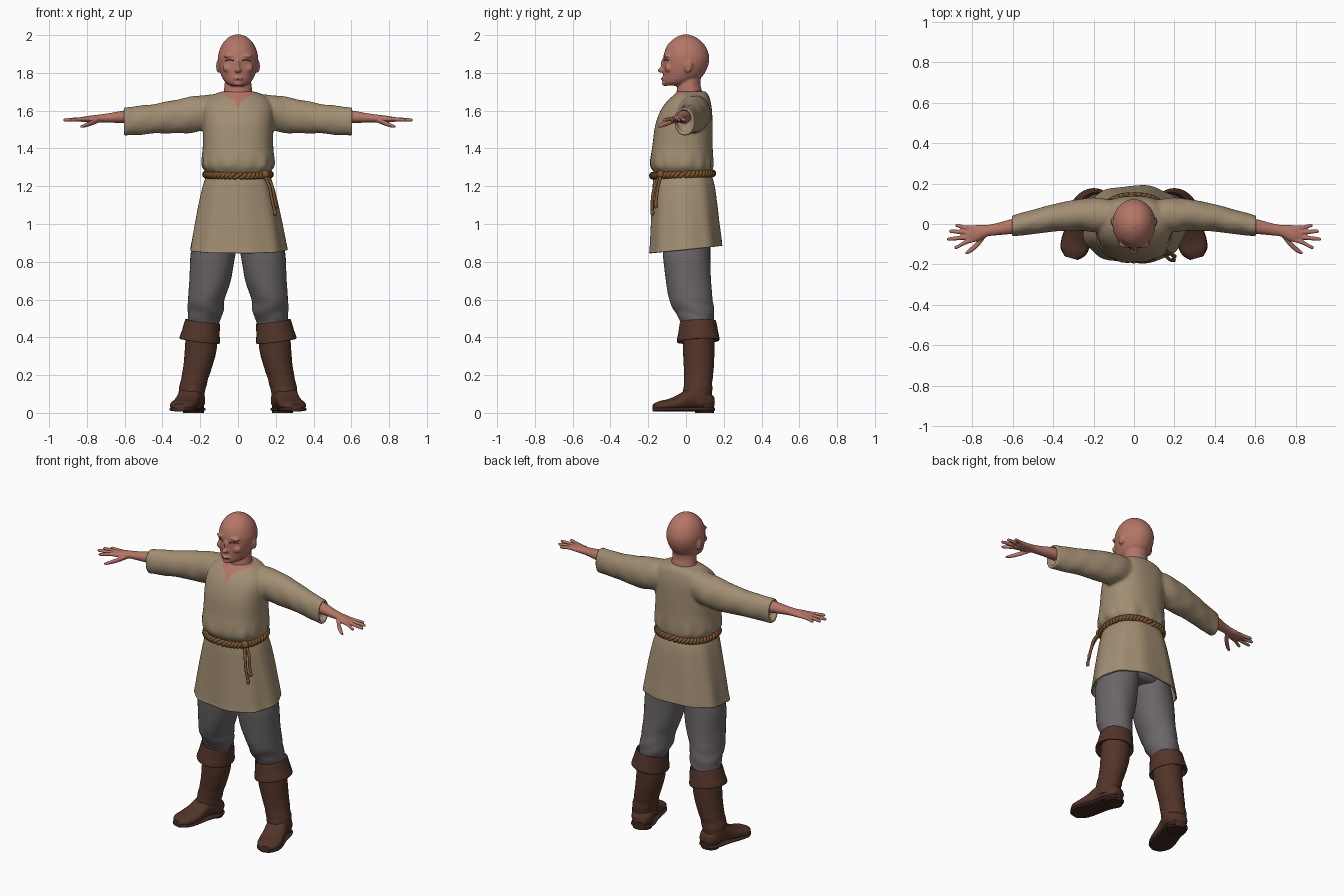
import bpy, bmesh, math
from math import sin, cos, pi
from mathutils import Matrix, Vector
from mathutils.bvhtree import BVHTree

if "Cube" in bpy.data.objects:
    bpy.data.objects.remove(bpy.data.objects["Cube"])


def material(name, rgb):
    m = bpy.data.materials.new(name)
    m.use_nodes = True
    m.diffuse_color = (*rgb, 1)
    node = m.node_tree.nodes["Principled BSDF"]
    node.inputs["Base Color"].default_value = (*rgb, 1)
    node.inputs["Roughness"].default_value = 0.8
    return m


SKIN = material("skin", (.46, .18, .135))
LINEN = material("tan linen", (.36, .27, .17))
WOOL = material("grey wool", (.145, .13, .135))
LEATHER = material("brown leather", (.085, .034, .022))
SOLE = material("dark sole", (.05, .022, .016))
ROPE = material("rope", (.2, .09, .028))
LASH = material("dark lash", (.05, .02, .016))
LIP = material("lip line", (.24, .08, .06))


def spline(rows, steps):
    """Catmull-Rom interpolation between rows of numbers."""
    out = []
    for i in range(len(rows) - 1):
        a, b, c, d = (rows[max(0, min(len(rows) - 1, i + k))] for k in (-1, 0, 1, 2))
        for s in range(steps):
            t = s / steps
            out.append([q + .5 * t * (r - p + t * (2 * p - 5 * q + 4 * r - w + t * (3 * (q - r) + w - p)))
                        for p, q, r, w in zip(a, b, c, d)])
    return out + [list(rows[-1])]


def rounded(a, power):
    """Point on a unit superellipse."""
    c, s = cos(a), sin(a)
    return (math.copysign(abs(c) ** (2 / power), c), math.copysign(abs(s) ** (2 / power), s))


def loft(bm, rows, axis="z", n=40, power=2, steps=4, fold=None, caps=True):
    """Skin rings (place, centre, centre, radius, radius) along an axis."""
    rings, verts = [], []
    for t, c1, c2, r1, r2 in spline(rows, steps):
        ring = []
        for i in range(n):
            a = 2 * pi * i / n
            u, v = rounded(a, power)
            k = fold(a, t) if fold else 1
            p, q = c1 + r1 * u * k, c2 + r2 * v * k
            co = {"z": (p, q, t), "x": (t, p, q), "y": (p, t, q)}[axis]
            ring.append(bm.verts.new(co))
        rings.append(ring)
        verts += ring
    for a, b in zip(rings, rings[1:]):
        for i in range(n):
            bm.faces.new((a[i], a[(i + 1) % n], b[(i + 1) % n], b[i]))
    if caps:
        bm.faces.new(rings[0])
        bm.faces.new(rings[-1])
    return verts


def upright(rows):
    """Rows given as (z, x centre, x radius, y front, y back)."""
    return [(z, x, (f + b) / 2, r, (b - f) / 2) for z, x, r, f, b in rows]


def ball(bm, at, size):
    bmesh.ops.create_icosphere(bm, subdivisions=3, radius=1,
                               matrix=Matrix.Translation(at) @ Matrix.Diagonal((*size, 1)))


def finish(name, bm, mat, voxel=0, smooth=0, mirror=False, angle=50):
    """Make the object; a voxel size melts overlapping pieces into one skin."""
    bmesh.ops.recalc_face_normals(bm, faces=bm.faces)
    me = bpy.data.meshes.new(name)
    bm.to_mesh(me)
    bm.free()
    ob = bpy.data.objects.new(name, me)
    bpy.context.collection.objects.link(ob)
    if voxel:
        mod = ob.modifiers.new("melt", "REMESH")
        mod.mode, mod.voxel_size = "VOXEL", voxel
        mod = ob.modifiers.new("soften", "SMOOTH")
        mod.factor, mod.iterations = .5, smooth
        ob_eval = ob.evaluated_get(bpy.context.evaluated_depsgraph_get())
        me = bpy.data.meshes.new_from_object(ob_eval)
        ob.modifiers.clear()
        ob.data = me
    me.materials.clear()
    me.materials.append(mat)
    me.shade_smooth()
    if not voxel:
        me.set_sharp_from_angle(angle=math.radians(angle))
    if mirror:
        ob.modifiers.new("mirror", "MIRROR")
    return ob


def tube(name, paths, radius, mat, closed=False):
    cu = bpy.data.curves.new(name, "CURVE")
    cu.dimensions, cu.bevel_depth, cu.bevel_resolution = "3D", radius, 2
    cu.use_fill_caps = True
    for path in paths:
        sp = cu.splines.new("POLY")
        sp.points.add(len(path) - 1)
        for pt, co in zip(sp.points, path):
            pt.co = (*co, 1)
        sp.use_cyclic_u = closed
    cu.materials.append(mat)
    ob = bpy.data.objects.new(name, cu)
    bpy.context.collection.objects.link(ob)


# Head: skull, neck and features melted together
bm = bmesh.new()
loft(bm, upright([(2.004, 0, .012, -.015, .01), (1.987, 0, .052, -.055, .055), (1.95, 0, .085, -.097, .097),
                  (1.9, 0, .104, -.117, .12), (1.86, 0, .106, -.12, .122), (1.82, 0, .099, -.12, .11),
                  (1.78, 0, .086, -.12, .085), (1.75, 0, .066, -.12, .04), (1.732, 0, .036, -.11, -.02)]))
loft(bm, upright([(1.83, 0, .06, -.03, .09), (1.75, 0, .07, -.042, .076), (1.7, 0, .076, -.05, .085),
                  (1.64, 0, .085, -.05, .09)]))
ball(bm, (0, -.128, 1.814), (.017, .023, .014))
ball(bm, (0, -.116, 1.845), (.011, .018, .035))
ball(bm, (0, -.12, 1.769), (.026, .013, .01))
ball(bm, (0, -.112, 1.744), (.024, .016, .014))
for s in (-1, 1):
    ball(bm, (.104 * s, .012, 1.835), (.012, .022, .036))
    ball(bm, (.042 * s, -.098, 1.89), (.036, .021, .011))
    ball(bm, (.05 * s, -.09, 1.825), (.032, .022, .024))
head = finish("head", bm, SKIN, .006, 3)

# Eyelid and mouth lines laid on the face
bm = bmesh.new()
bm.from_mesh(head.data)
tree = BVHTree.FromBMesh(bm)


def on_face(x, z):
    hit = tree.ray_cast(Vector((x, -1, z)), Vector((0, 1, 0)))[0]
    return hit or Vector((x, -.1, z))


arc = [i / 8 - 1 for i in range(17)]
tube("eyelids", [[on_face(s * .044 + .024 * k, 1.864 + .004 * (1 - k * k)) for k in arc] for s in (-1, 1)],
     .0025, LASH)
tube("mouth_line", [[on_face(.024 * k, 1.768 + .002 * k * k) for k in arc]], .0018, LIP)
bm.free()

# Forearms, hands and fingers
bm = bmesh.new()
loft(bm, [(.54, -.01, 1.565, .036, .036), (.6, -.012, 1.567, .037, .034), (.68, -.026, 1.562, .03, .025),
          (.73, -.034, 1.559, .029, .021), (.78, -.046, 1.556, .041, .018), (.83, -.052, 1.553, .04, .013)], "x")
for y0, x1, y1 in ((-.022, .885, -.008), (-.042, .915, -.036), (-.063, .925, -.074), (-.083, .89, -.115)):
    loft(bm, [(.79, y0 + .005, 1.556, .011, .011), (.83, y0 * .8 + y1 * .2, 1.555, .0115, .011),
              (x1 - .012, y1, 1.551, .009, .009), (x1, y1, 1.55, .004, .004)], "x", n=12)
loft(bm, [(.73, -.045, 1.553, .016, .014), (.77, -.095, 1.537, .017, .014), (.81, -.13, 1.522, .014, .011),
          (.835, -.146, 1.515, .006, .005)], "x", n=12)
finish("hands", bm, SKIN, .004, 2, mirror=True)


# Tunic top with sleeves, gathered above the belt
def gather(a, z):
    near = max(0, 1 - abs(z - 1.31) / .07)
    return 1 + near * (.022 * sin(13 * a) + .014 * sin(7 * a + 1)) + .006 * sin(5 * a + 9 * z)


def crumple(a, x):
    return 1 + .03 * sin(2 * a + 30 * x) * sin(19 * x) + .012 * sin(4 * a - 45 * x)


bm = bmesh.new()
loft(bm, upright([(1.235, 0, .155, -.16, .125), (1.27, 0, .165, -.168, .133), (1.3, 0, .188, -.186, .142),
                  (1.34, 0, .192, -.19, .143), (1.42, 0, .186, -.178, .14), (1.52, 0, .186, -.164, .14),
                  (1.6, 0, .186, -.135, .138), (1.65, 0, .168, -.1, .13), (1.685, 0, .13, -.062, .118),
                  (1.703, 0, .078, -.045, .1)]), n=80, power=2.4, fold=gather)
sleeve = [(.06, .045, 1.6, .06, .085), (.17, .045, 1.59, .085, .094), (.28, .045, 1.574, .078, .093),
          (.4, .03, 1.562, .068, .081), (.5, .01, 1.551, .06, .078), (.57, -.003, 1.545, .054, .077),
          (.605, -.01, 1.543, .05, .078), (.602, -.01, 1.545, .04, .062), (.575, -.01, 1.55, .037, .055)]
for s in (-1, 1):
    arm = loft(bm, sleeve, "x", fold=crumple)
    if s < 0:
        bmesh.ops.scale(bm, vec=(-1, 1, 1), verts=arm)
tunic = finish("tunic_top", bm, LINEN, .009, 4)

# Notched neckline cut into the tunic front
tunic.data.materials.append(SKIN)
bm = bmesh.new()
bm.from_mesh(tunic.data)


def neck_faces():
    found = []
    for f in bm.faces:
        c = f.calc_center_median()
        if abs(c.x) < .11 and c.y < .02 and c.z > 1.59:
            found.append(f)
    return found


for s in (-1, 1):
    for co, no in (((0, 0, 1.605), (1, 0, -.4 * s)), ((.02 * s, 0, 1.655), (-.55 * s, 0, 1))):
        faces = neck_faces()
        geom = faces + list({e for f in faces for e in f.edges}) + list({v for f in faces for v in f.verts})
        bmesh.ops.bisect_plane(bm, geom=geom, plane_co=co, plane_no=no)
for f in neck_faces():
    c = f.calc_center_median()
    if abs(c.x) < .4 * (c.z - 1.605) or c.z > 1.655 + .55 * (abs(c.x) - .02):
        f.material_index = 1
bm.to_mesh(tunic.data)
bm.free()


# Tunic skirt with hanging folds and a hem that dips at the front
def drape(a, z):
    low = (1.27 - z) / .4
    return 1 + (.008 + .01 * low) * sin(9 * a + 2 * z) + .01 * low * sin(5 * a + 1)


bm = bmesh.new()
skirt = loft(bm, upright([(1.265, 0, .165, -.17, .135), (1.2, 0, .188, -.176, .152), (1.1, 0, .212, -.18, .165),
                          (1, 0, .232, -.185, .175), (.9, 0, .25, -.19, .186), (.865, 0, .257, -.193, .189)]),
             n=96, power=2.4, fold=drape, caps=False)
for v in skirt:
    v.co.z += .25 * v.co.y * (1.265 - v.co.z) / 1.0
skirt_ob = finish("tunic_skirt", bm, LINEN)
mod = skirt_ob.modifiers.new("cloth", "SOLIDIFY")
mod.thickness = .008

# Twisted rope belt with a knot and hanging ends
strands = []
for phase in (0, pi):
    path = []
    for i in range(240):
        a = 2 * pi * i / 240
        u, v = rounded(a, 2.4)
        k = .009 * cos(24 * a + phase)
        path.append(((.17 + k) * u, -.018 + (.158 + k) * v, 1.262 + .006 * v + .01 * sin(24 * a + phase)))
    strands.append(path)
tube("belt", strands, .011, ROPE, closed=True)
ends = ([(.14, -.135, 1.26), (.165, -.165, 1.2), (.18, -.178, 1.13), (.196, -.178, 1.06)],
        [(.145, -.13, 1.265), (.178, -.145, 1.21), (.19, -.155, 1.15), (.2, -.16, 1.1)])
tube("belt_ends", [spline(p, 6) for p in ends], .0085, ROPE)
bm = bmesh.new()
ball(bm, (.143, -.134, 1.262), (.024, .02, .024))
for p in ends:
    ball(bm, p[-1], (.011, .011, .018))
finish("belt_knot", bm, ROPE)


# Trousers: seat and baggy legs
def baggy(a, z):
    low = max(0, 1 - abs(z - .53) / .12)
    return 1 + .025 * low * sin(70 * z + 2 * sin(a * 2)) + .012 * sin(4 * a + 14 * z)


bm = bmesh.new()
loft(bm, upright([(.9, 0, .15, -.1, .1), (.95, 0, .195, -.12, .13), (1.2, 0, .16, -.13, .12)]))
finish("trouser_seat", bm, WOOL)
bm = bmesh.new()
loft(bm, upright([(1, .11, .1, -.11, .12), (.9, .122, .118, -.122, .128), (.82, .135, .119, -.122, .13),
                  (.7, .148, .11, -.107, .133), (.6, .168, .096, -.088, .14), (.53, .172, .093, -.055, .148),
                  (.48, .182, .082, -.028, .145), (.43, .19, .07, -.01, .13)]), steps=6, fold=baggy)
finish("trouser_legs", bm, WOOL, mirror=True)


# Boots: wrinkled shaft, turned-down cuff, foot, sole and heel
def wrinkle(a, z):
    return 1 + .022 * max(0, 1 - abs(z - .14) / .1) * sin(95 * z + 2 * sin(a))


bm = bmesh.new()
loft(bm, upright([(.42, .192, .084, -.018, .15), (.33, .198, .084, -.016, .15), (.25, .212, .077, -.012, .148),
                  (.17, .232, .071, -.01, .14), (.11, .245, .07, -.015, .138), (.05, .248, .062, .005, .135)]),
     steps=6, fold=wrinkle)
foot = [(.08, .058, .038, .03), (.05, .065, .06, .05), (0, .08, .067, .065), (-.05, .078, .063, .058),
        (-.1, .057, .066, .043), (-.16, .043, .07, .031), (-.21, .038, .061, .025), (-.243, .034, .03, .014)]
turn = Matrix.Translation((.245, .065, 0)) @ Matrix.Rotation(.27, 4, "Z")
verts = loft(bm, [(y, 0, z, r, h) for y, z, r, h in foot], "y", power=2.3)
bmesh.ops.transform(bm, matrix=turn, verts=verts)
finish("boots", bm, LEATHER, mirror=True)

bm = bmesh.new()
verts = loft(bm, [(y, 0, .019, r + .003, .011) for y, z, r, h in foot], "y", power=3)
verts += loft(bm, [(0, 0, .034, .056, .05), (.045, 0, .032, .058, .053)], n=24)
bmesh.ops.transform(bm, matrix=turn, verts=verts)
finish("boot_soles", bm, SOLE, mirror=True)

bm = bmesh.new()
cuff = loft(bm, upright([(.455, .186, .076, -.015, .143), (.478, .186, .086, -.026, .154),
                         (.482, .187, .092, -.032, .16), (.43, .195, .099, -.04, .17),
                         (.385, .202, .107, -.048, .178), (.38, .202, .1, -.04, .17),
                         (.4, .198, .088, -.02, .152)]), fold=lambda a, z: 1 + .012 * sin(3 * a + 1))
for v in cuff:
    v.co.z += .13 * (v.co.x - .2) + .05 * (v.co.y - .06)
finish("boot_cuffs", bm, LEATHER, mirror=True)
